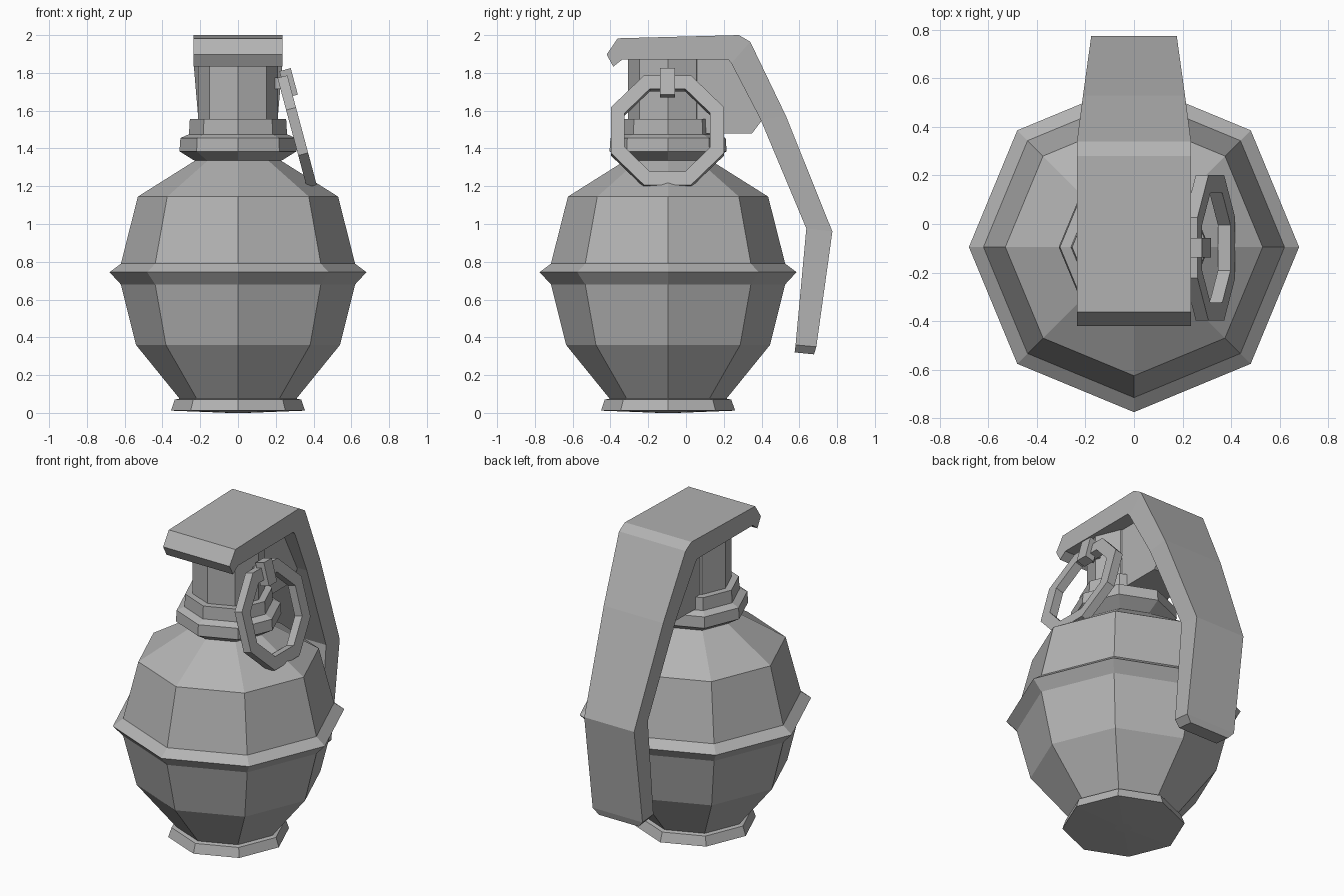
import bpy, bmesh
from math import sin, cos, pi, radians
from mathutils import Matrix, Vector

cube = bpy.data.objects.get("Cube")
if cube:
    bpy.data.objects.remove(cube, do_unlink=True)

GREY = (0.45, 0.45, 0.45, 1)
mat = bpy.data.materials.new("plain grey")
mat.use_nodes = True
mat.diffuse_color = GREY
mat.node_tree.nodes["Principled BSDF"].inputs["Base Color"].default_value = GREY

AXIS_Y = -0.095   # body axis
TILT = radians(-15)  # hang angle of the pull ring


def finish(bm, name):
    bmesh.ops.recalc_face_normals(bm, faces=bm.faces)
    mesh = bpy.data.meshes.new(name)
    bm.to_mesh(mesh)
    bm.free()
    mesh.materials.append(mat)
    obj = bpy.data.objects.new(name, mesh)
    bpy.context.collection.objects.link(obj)
    return obj


def skin(bm, rings, closed=False):
    """Bridge successive vertex loops; cap the ends unless closed."""
    loops = [[bm.verts.new(p) for p in ring] for ring in rings]
    n = len(loops[0])
    pairs = list(zip(loops, loops[1:]))
    if closed:
        pairs.append((loops[-1], loops[0]))
    else:
        bm.faces.new(loops[0])
        bm.faces.new(loops[-1])
    for a, b in pairs:
        for i in range(n):
            j = (i + 1) % n
            bm.faces.new((a[i], a[j], b[j], b[i]))


def octagon_lathe(name, profile):
    bm = bmesh.new()
    skin(bm, [[(r * cos(k * pi / 4), AXIS_Y + r * sin(k * pi / 4), z)
               for k in range(8)] for r, z in profile])
    return finish(bm, name)


def box(name, size, centre, tilt=0):
    bm = bmesh.new()
    bmesh.ops.create_cube(bm, size=1)
    bm.transform(Matrix.Translation(centre) @ Matrix.Rotation(tilt, 4, 'Y')
                 @ Matrix.Diagonal((*size, 1)))
    return finish(bm, name)


# Faceted body with the belt ridge, foot and neck pieces
octagon_lathe("foot", [(0.05, 0), (0.355, 0.012), (0.335, 0.07), (0.29, 0.08)])
octagon_lathe("body", [(0.305, 0.07), (0.54, 0.36), (0.62, 0.68), (0.68, 0.745),
                       (0.62, 0.79), (0.53, 1.145), (0.22, 1.34)])
octagon_lathe("collar", [(0.23, 1.335), (0.31, 1.385), (0.305, 1.455), (0.26, 1.475)])
octagon_lathe("collar_step", [(0.26, 1.47), (0.255, 1.555)])
octagon_lathe("neck", [(0.212, 1.55), (0.212, 1.875)])

# Hinge block bridging the neck and the lever
bm = bmesh.new()
side = [(-0.05, 1.48), (0.35, 1.48), (0.41, 1.56), (0.25, 1.88), (-0.05, 1.88)]
skin(bm, [[(x, y, z) for y, z in side] for x in (-0.14, 0.14)])
finish(bm, "hinge_block")

# Lever: half width, outer (y, z), inner (y, z)
sections = [
    (0.235, (-0.42, 1.897), (-0.385, 1.833)),
    (0.235, (-0.362, 1.983), (-0.338, 1.87)),
    (0.235, (0.28, 2.0), (0.225, 1.87)),
    (0.235, (0.34, 1.965), (0.24, 1.85)),
    (0.21, (0.53, 1.57), (0.395, 1.553)),
    (0.176, (0.775, 0.96), (0.637, 0.976)),
    (0.176, (0.69, 0.35), (0.58, 0.36)),
    (0.14, (0.678, 0.31), (0.575, 0.32)),
]
bm = bmesh.new()
skin(bm, [[(-w, *out), (w, *out), (w, *inn), (-w, *inn)] for w, out, inn in sections])
finish(bm, "lever")

# Octagonal pull ring, hanging at an angle on the left side
bm = bmesh.new()
rings = []
for k in range(8):
    a = (k + 0.5) * pi / 4
    rings.append([(x, r * cos(a), r * sin(a))
                  for x, r in ((-0.027, 0.325), (0.027, 0.325),
                               (0.027, 0.245), (-0.027, 0.245))])
skin(bm, rings, closed=True)
bm.transform(Matrix.Translation((0.313, -0.098, 1.49)) @ Matrix.Rotation(TILT, 4, 'Y'))
finish(bm, "pull_ring")

# Clip around the ring and the pin into the neck
box("ring_clip", (0.062, 0.08, 0.145), Vector((0.268, -0.098, 1.747)), TILT)
box("safety_pin", (0.12, 0.07, 0.06), Vector((0.205, -0.098, 1.745)))
